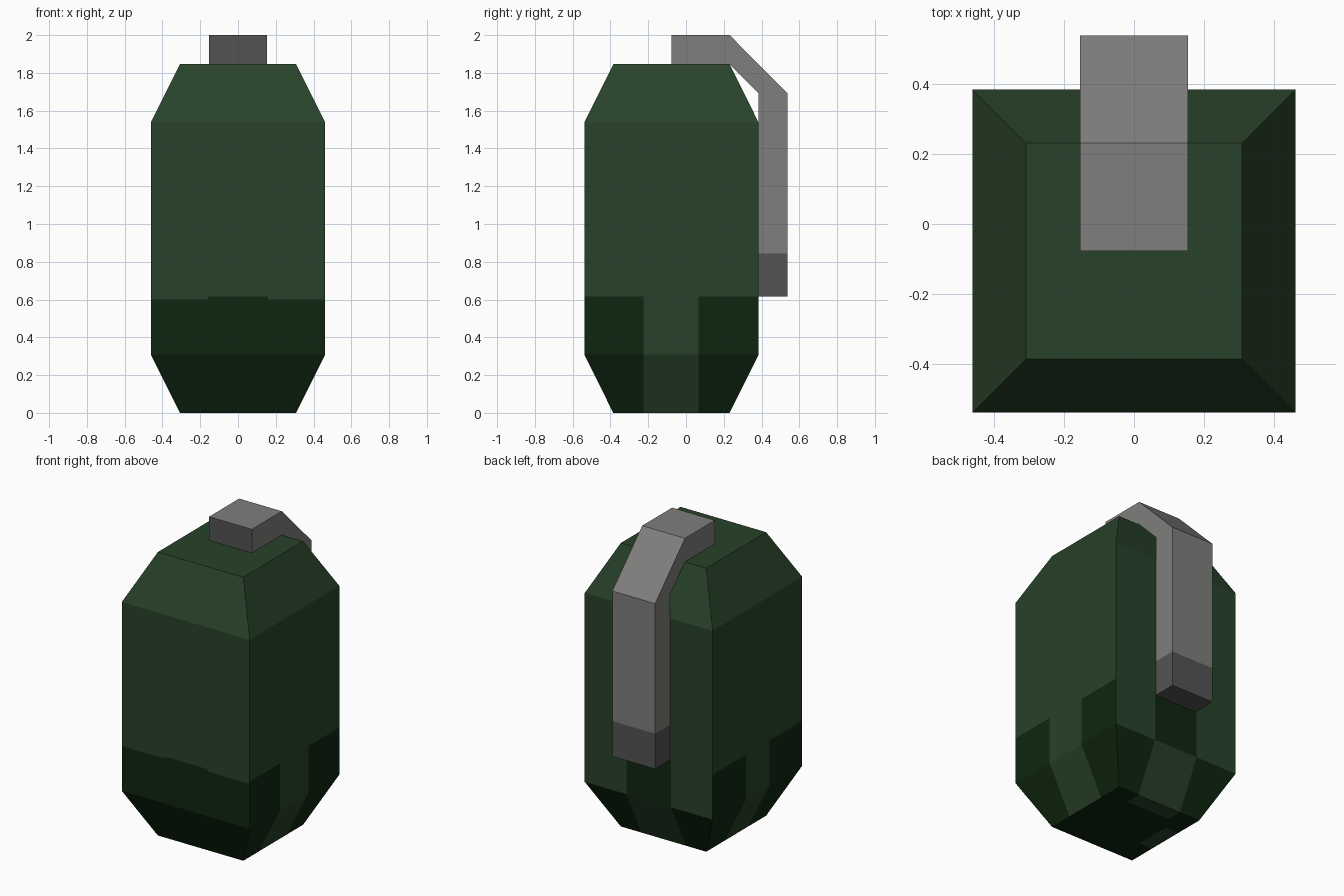
import bpy, bmesh

if "Cube" in bpy.data.objects:
    bpy.data.objects.remove(bpy.data.objects["Cube"])


def material(name, srgb):
    m = bpy.data.materials.new(name)
    lin = [((c / 255 + 0.055) / 1.055) ** 2.4 if c > 10 else c / 255 / 12.92 for c in srgb]
    m.diffuse_color = (*lin, 1)
    m.use_nodes = True
    m.node_tree.nodes["Principled BSDF"].inputs["Base Color"].default_value = m.diffuse_color
    return m


green = material("green", (40, 66, 41))
dark_green = material("dark_green", (14, 38, 15))
grey = material("grey", (127, 126, 124))
dark_grey = material("dark_grey", (85, 84, 84))


def cut(bm, axis, value):
    """Slice the whole mesh with a plane across one axis."""
    co, no = [0, 0, 0], [0, 0, 0]
    co[axis], no[axis] = value, 1
    geom = bm.verts[:] + bm.edges[:] + bm.faces[:]
    bmesh.ops.bisect_plane(bm, geom=geom, plane_co=co, plane_no=no, dist=1e-5)


def finish(bm, name, mats, rule):
    bm.normal_update()
    for f in bm.faces:
        f.material_index = rule(f.calc_center_median(), f.normal)
    me = bpy.data.meshes.new(name)
    bm.to_mesh(me)
    bm.free()
    for m in mats:
        me.materials.append(m)
    ob = bpy.data.objects.new(name, me)
    bpy.context.collection.objects.link(ob)


# Body: square block with tapered ends
YC = -0.077
bm = bmesh.new()
rings = []
for z, h in ((0, 0.308), (0.308, 0.461), (1.538, 0.461), (1.846, 0.308)):
    rings.append([bm.verts.new((sx * h, YC + sy * h, z))
                  for sx, sy in ((-1, -1), (1, -1), (1, 1), (-1, 1))])
for a, b in zip(rings, rings[1:]):
    for i in range(4):
        j = (i + 1) % 4
        bm.faces.new((a[i], a[j], b[j], b[i]))
bm.faces.new(rings[0][::-1])
bm.faces.new(rings[-1])
for axis, values in ((2, (0.6, 0.615)), (0, (-0.21, -0.16, 0.16)),
                     (1, (-0.225, -0.2, 0.04, 0.065, 0.13))):
    for v in values:
        cut(bm, axis, v)


def body_rule(c, n):
    """Dark base, with light strips left between the dark patches."""
    if c.z > 0.615:
        return 0
    mid_x = abs(c.x) < 0.16
    left_mid = -0.2 < c.y < 0.04
    if n.z < -0.9:                       # underside
        return 0 if (mid_x and c.y > 0.13) or (left_mid and c.x < -0.21) else 1
    if n.y < -0.5:                       # front
        return 1 if c.z < 0.6 or mid_x else 0
    if n.y > 0.5:                        # back
        if c.z < 0.308:
            return 0 if mid_x else 1
        return 1 if mid_x else 0
    if c.z > 0.6 and n.x < 0:            # left and right sides
        return 0
    strip = left_mid if n.x < 0 else -0.225 < c.y < 0.065
    return 0 if strip else 1


finish(bm, "body", (green, dark_green), body_rule)

# Lever: bent strap over the top and down the back
profile = [(-0.077, 1.846), (-0.077, 2.0), (0.231, 2.0), (0.538, 1.692),
           (0.538, 0.615), (0.384, 0.615), (0.384, 1.692), (0.231, 1.846)]
bm = bmesh.new()
sides = [[bm.verts.new((x, y, z)) for y, z in profile] for x in (-0.154, 0.154)]
for i in range(8):
    j = (i + 1) % 8
    bm.faces.new((sides[0][i], sides[0][j], sides[1][j], sides[1][i]))
for s in sides:
    for quad in ((0, 1, 2, 7), (7, 2, 3, 6), (6, 3, 4, 5)):
        bm.faces.new([s[k] for k in quad])
bmesh.ops.recalc_face_normals(bm, faces=bm.faces[:])
cut(bm, 2, 0.845)

# Dark tip at the bottom and dark front end
finish(bm, "lever", (grey, dark_grey),
       lambda c, n: 1 if c.z < 0.845 or (n.y < -0.9 and c.z > 1.8) else 0)
